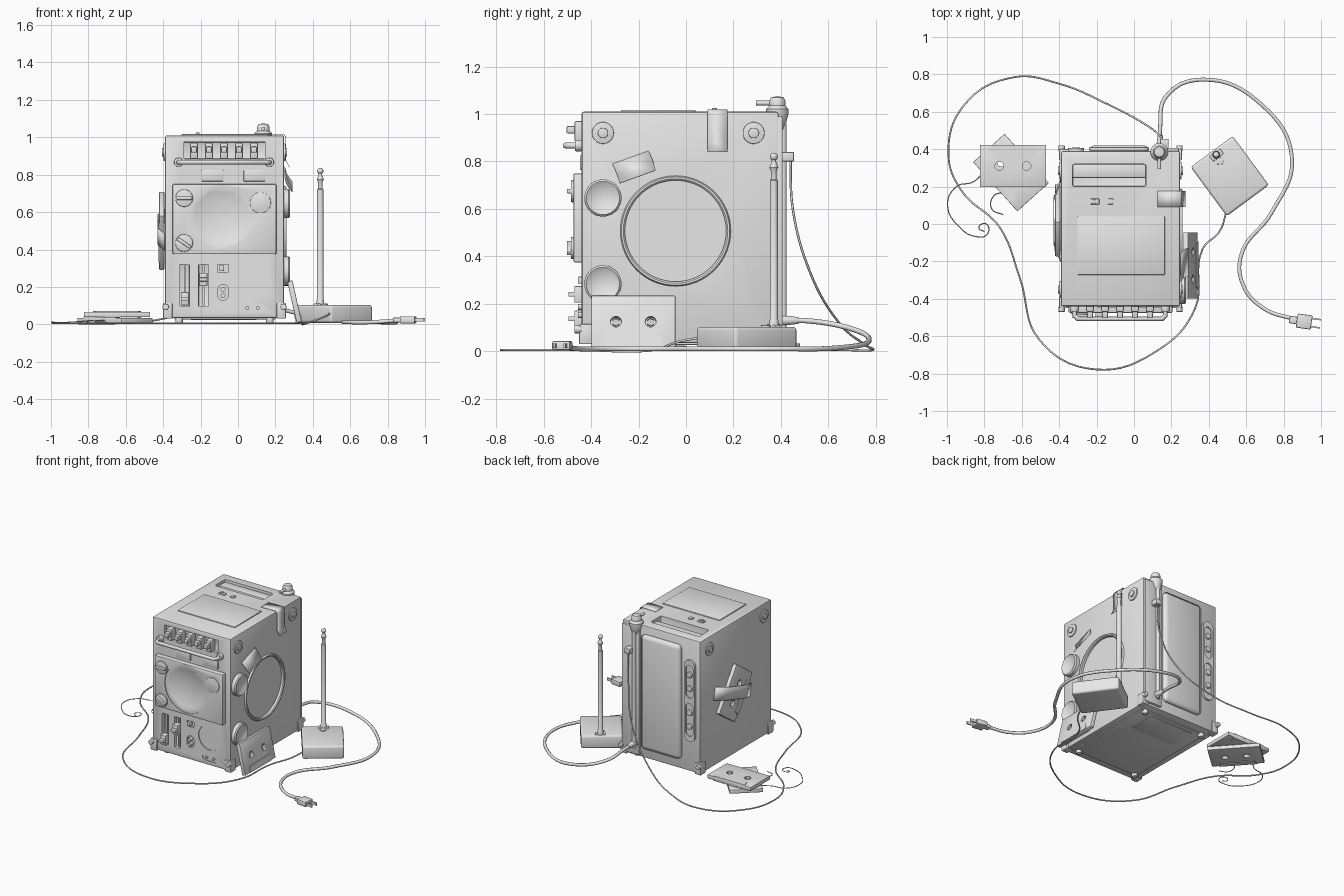
import bpy, bmesh, math
from mathutils import Matrix, Vector

grey = bpy.data.materials.new("plain_grey")
grey.diffuse_color = (0.8, 0.8, 0.8, 1)
CX = -0.072  # middle of the cabinet
AX = {'X': Matrix.Rotation(math.pi / 2, 4, 'Y'), 'Y': Matrix.Rotation(math.pi / 2, 4, 'X'), 'Z': Matrix()}


def finish(name, bm, mat=Matrix(), bevel=0, seg=2):
    if bevel:
        edges = [e for e in bm.edges if e.calc_face_angle(0) > 0.6]
        bmesh.ops.bevel(bm, geom=edges, offset=bevel, segments=seg, affect='EDGES', profile=0.5)
    bmesh.ops.recalc_face_normals(bm, faces=bm.faces)
    me = bpy.data.meshes.new(name)
    bm.to_mesh(me)
    bm.free()
    me.materials.append(grey)
    me.shade_smooth()
    me.set_sharp_from_angle(angle=math.radians(32))
    ob = bpy.data.objects.new(name, me)
    ob.matrix_world = mat
    bpy.context.collection.objects.link(ob)
    return ob


def box(name, x, y, z, bevel=0, mat=Matrix(), seg=2):
    """Box from three (low, high) ranges."""
    bm = bmesh.new()
    bmesh.ops.create_cube(bm, size=1)
    for v in bm.verts:
        v.co = [r[0] + (c + 0.5) * (r[1] - r[0]) for r, c in zip((x, y, z), v.co)]
    return finish(name, bm, mat, bevel, seg)


def cyl(name, c, r, depth, axis='Z', bevel=0, r2=None, n=32):
    bm = bmesh.new()
    bmesh.ops.create_cone(bm, cap_ends=True, segments=n, radius1=r, radius2=r if r2 is None else r2, depth=depth)
    return finish(name, bm, Matrix.Translation(c) @ AX[axis], bevel)


def ball(name, c, r, scale=(1, 1, 1), n=32):
    bm = bmesh.new()
    bmesh.ops.create_uvsphere(bm, u_segments=n, v_segments=n // 2, radius=r)
    return finish(name, bm, Matrix.Translation(c) @ Matrix.Diagonal((*scale, 1)))


def lathe(name, c, prof, axis='Z', n=48):
    """Spin (radius, height) points; the profile may be open or ring shaped."""
    bm = bmesh.new()
    vs = [bm.verts.new((r, 0, h)) for r, h in prof]
    es = [bm.edges.new(p) for p in zip(vs, vs[1:])]
    bmesh.ops.spin(bm, geom=vs + es, cent=(0, 0, 0), axis=(0, 0, 1), angle=2 * math.pi, steps=n)
    bmesh.ops.remove_doubles(bm, verts=bm.verts, dist=1e-5)
    return finish(name, bm, Matrix.Translation(c) @ AX[axis])


def pill(name, c, w, h, depth, mat=None):
    """Rounded slot in the XZ plane; also the hull of two equal circles."""
    return hull(name, [(c[0] + s * max(w - h, 0) / 2, c[2] + t * max(h - w, 0) / 2, min(w, h) / 2)
                       for s, t in ((-1, -1), (1, 1))], c[1] - depth / 2, c[1] + depth / 2)


def hull(name, circles, y0, y1):
    bm = bmesh.new()
    for x, z, r in circles:
        for i in range(40):
            a = i * math.pi / 20
            for y in (y0, y1):
                bm.verts.new((x + r * math.cos(a), y, z + r * math.sin(a)))
    bmesh.ops.remove_doubles(bm, verts=bm.verts, dist=1e-5)
    res = bmesh.ops.convex_hull(bm, input=bm.verts)
    bmesh.ops.delete(bm, geom=[g for g in res['geom_interior'] if isinstance(g, bmesh.types.BMVert)], context='VERTS')
    return finish(name, bm)


def cut(ob, *cutters):
    bpy.context.view_layer.objects.active = ob
    for c in cutters:
        m = ob.modifiers.new("cut", 'BOOLEAN')
        m.operation, m.solver, m.object = 'DIFFERENCE', 'EXACT', c
        bpy.context.view_layer.update()
        bpy.ops.object.modifier_apply(modifier=m.name)
        bpy.data.objects.remove(c)
    ob.data.set_sharp_from_angle(angle=math.radians(32))


def cable(name, pts, r, smooth=True, res=8):
    cu = bpy.data.curves.new(name, 'CURVE')
    cu.dimensions, cu.bevel_depth, cu.bevel_resolution, cu.resolution_u, cu.use_fill_caps = '3D', r, 2, res, True
    sp = cu.splines.new('BEZIER' if smooth else 'POLY')
    tgt = sp.bezier_points if smooth else sp.points
    tgt.add(len(pts) - 1)
    for p, co in zip(tgt, pts):
        if smooth:
            p.co = co
            p.handle_left_type = p.handle_right_type = 'AUTO'
        else:
            p.co = (*co, 1)
    cu.materials.append(grey)
    ob = bpy.data.objects.new(name, cu)
    bpy.context.collection.objects.link(ob)
    return ob


def ribbon(name, pts, width, thick=0.003):
    bm = bmesh.new()
    w = Vector(width) / 2
    rows = [(bm.verts.new(Vector(p) - w), bm.verts.new(Vector(p) + w)) for p in pts]
    for a, b in zip(rows, rows[1:]):
        bm.faces.new((a[0], a[1], b[1], b[0]))
    ob = finish(name, bm)
    m = ob.modifiers.new("thickness", 'SOLIDIFY')
    m.thickness, m.offset = thick, 0
    return ob


# Cabinet with its recesses
L, R, F, B = -0.39, 0.246, -0.44, 0.39
body = box("cabinet", (L, R), (F, B), (0.035, 1.01), 0.01)
cut(body,
    box("c", (-0.33, 0.065), (0.2, 0.32), (0.95, 1.1), 0.012),
    box("c", (-0.29, 0.145), (-0.5, -0.42), (0.885, 0.975), 0.005),
    *[box("c", (x, x + 0.05), (-0.5, -0.415), (0.095, 0.32), 0.003) for x in (-0.31, -0.21)],
    cyl("c", (R, -0.044, 0.507), 0.215, 0.024, 'X', n=64),
    cyl("c", (0.078, F, 0.24), 0.092, 0.012, 'Y', n=48),
    pill("c", (0.078, F, 0.088), 0.12, 0.044, 0.012),
    pill("c", (-0.08, F, 0.17), 0.056, 0.085, 0.03),
    box("c", (-0.11, -0.05), (-0.5, -0.425), (0.28, 0.32)))
box("bottom_cover", (-0.34, 0.2), (-0.38, 0.33), (0.027, 0.04), 0.004)
box("battery_lid", (-0.25, 0.1), (0.1, 0.3), (0.022, 0.03), 0.002)
lathe("speaker_rim", (R, -0.044, 0.507), [(0.213, -0.01), (0.213, 0.006), (0.22, 0.012), (0.228, 0.012), (0.233, 0)], 'X', 64)
for x in (L, R):
    s = 1 if x > 0 else -1
    for y in (-0.35, 0.285):
        cyl("side_bolt_washer", (x, y, 0.92), 0.046, 0.016, 'X', 0.003)
        cyl("side_bolt", (x + s * 0.009, y, 0.92), 0.022, 0.016, 'X', 0.003)
    for y in (F, B):
        t = 1 if y > 0 else -1
        x0, y0 = x + s * 0.01, y + t * 0.01
        box("corner_guard", sorted((x0, x0 - s * 0.05)), sorted((y0, y0 - t * 0.06)), (0.03, 0.115), 0.006)
        cyl("corner_bolt", (x - s * 0.003, y + t * 0.015, 0.093), 0.017, 0.03, 'Y', 0.003)
        cyl("foot", (x - s * 0.075, y - t * 0.07, 0.022), 0.02, 0.034, bevel=0.003)
for z in (0.646, 0.284):
    lathe("side_knob", (R, -0.35, z), [(0.078, -0.01), (0.078, 0.025), (0.07, 0.033), (0.064, 0.03), (0.045, 0.02), (0, 0.014)], 'X')

# Front: dial panel, buttons, sliders
panel = box("dial_panel", (-0.35, 0.206), (-0.475, -0.42), (0.375, 0.75), 0.008)
cut(panel, hull("c", [(-0.088, 0.57, 0.178), (0.12, 0.65, 0.063)], -0.5, -0.469),
    ball("c", (-0.088, -0.475 - 0.495, 0.57), 0.525, n=96))
cyl("tuning_knob", (0.12, -0.468, 0.65), 0.056, 0.012, 'Y', 0.003)
for z, a in ((0.675, 0), (0.435, -0.6)):
    cyl("front_knob", (-0.288, -0.478, z), 0.047, 0.014, 'Y', 0.004)
    box("knob_grip", (-0.042, 0.042), (-0.502, -0.47), (-0.009, 0.009), 0.003,
        Matrix.Translation((-0.288, 0, z)) @ Matrix.Rotation(-a, 4, 'Y'))
for i in range(5):
    x = -0.235 + 0.08 * i
    box("piano_key", (x - 0.021, x + 0.021), (-0.47, -0.41), (0.885, 0.97), 0.006)
    box("key_tip", (x - 0.016, x + 0.016), (-0.503, -0.46), (0.918, 0.95), 0.006)
cable("front_handle", [(-0.318, -0.43, 0.867), (-0.318, -0.49, 0.867), (-0.3, -0.507, 0.867),
      (0.15, -0.507, 0.867), (0.168, -0.49, 0.867), (0.168, -0.43, 0.867)], 0.013, False)
for x in (-0.318, 0.168):
    cyl("handle_mount", (x, -0.453, 0.867), 0.024, 0.03, 'Y', 0.004)
for x in (-0.195, 0.03):
    box("front_label", (x, x + 0.118), (-0.447, -0.43), (0.765, 0.825), 0.003)
for x, z in ((-0.285, 0.137), (-0.185, 0.24)):
    box("slider_rail", (x - 0.005, x + 0.005), (-0.43, -0.41), (0.1, 0.315))
    box("slider_cap", (x - 0.021, x + 0.021), (-0.47, -0.42), (z - 0.035, z + 0.035), 0.004)
    box("slider_grip", (x - 0.021, x + 0.021), (-0.495, -0.46), (z - 0.01, z + 0.01), 0.003)
box("small_switch", (-0.1, -0.075), (-0.455, -0.42), (0.285, 0.315), 0.003)
for z in (0.153, 0.187):
    cyl("jack", (-0.08, -0.44, z), 0.013, 0.03, 'Y', n=16)
for x in (0.05, 0.106):
    cyl("lamp", (x, -0.437, 0.088), 0.01, 0.016, 'Y', n=16)

# Top: carry grip, deck lid, small buttons
box("carry_grip", (-0.33, 0.065), (0.245, 0.32), (0.97, 0.995), 0.01)
box("deck_lid", (-0.303, 0.165), (-0.272, 0.04), (1.0, 1.017), 0.004)
for x in (-0.235, -0.14):
    box("top_button_plate", (x, x + (0.05 if x < -0.2 else 0.03)), (0.105, 0.135), (1.0, 1.018), 0.003)
box("top_button", (-0.225, -0.205), (0.11, 0.13), (1.01, 1.025), 0.003)

# Back: raised cover, socket strip, fixed mast
box("back_cover", (-0.24, 0.08), (0.38, 0.42), (0.11, 0.95), 0.028, seg=3)
strip = pill("socket_strip", (-0.31, 0.393, 0.56), 0.088, 0.6, 0.024)
cut(strip, *[pill("c", (-0.31, 0.41, z), 0.06, 0.24, 0.03) for z in (0.42, 0.7)])
for z in (0.37, 0.47, 0.65, 0.75):
    cyl("socket", (-0.31, 0.4, z), 0.021, 0.02, 'Y', 0.004)
box("mast_channel", (0.1, 0.24), (0.37, 0.407), (0.05, 0.99), 0.005)
cyl("mast", (0.135, 0.41, 0.53), 0.014, 0.86, n=20)
lathe("mast_head", (0.135, 0.385, 0), [(0, 0.93), (0.025, 0.93), (0.036, 0.96), (0.047, 1.0), (0.047, 1.02), (0.034, 1.035),
      (0.034, 1.055), (0.026, 1.07), (0, 1.075)])
cyl("mast_pin", (0.135, 0.33, 1.046), 0.01, 0.07, 'Y', n=16)
box("wire_clip", (0.14, 0.185), (0.4, 0.455), (0.8, 0.84), 0.005)
cyl("cord_sleeve", (0.14, 0.43, 0.13), 0.014, 0.09, 'Y', 0.002, 0.024, 20)

# Cassettes: one shared mesh, four placements
tape = box("cassette", (-0.177, 0.177), (-0.113, 0.113), (-0.014, 0.014), 0.004)
cut(tape, *[cyl("c", (x, 0, 0), 0.023, 0.1) for x in (-0.073, 0.073)],
    *[cyl("c", (x, -0.09, 0), 0.007, 0.1, n=12) for x in (-0.09, -0.05, 0.05, 0.09)])
bm = bmesh.new()
bm.from_mesh(tape.data)
lo = [(-0.128, -0.112), (0.128, -0.112), (0.113, -0.066), (-0.113, -0.066)]
for s in (1, -1):  # thick lip, spool rings and window on both faces
    a = [[bm.verts.new((x, y, s * z)) for x, y in lo] for z in (0.013, 0.018)]
    bm.faces.new(a[1][::s])
    for i in range(4):
        q = (a[0][i], a[0][i - 1], a[1][i - 1], a[1][i])
        bm.faces.new(q[::-s])
    for x in (-0.073, 0.073):
        bmesh.ops.create_cone(bm, segments=6, radius1=0.017, radius2=0.017, depth=0.01,
                              matrix=Matrix.Translation((x, 0, s * 0.006)))
bm.to_mesh(tape.data)
bm.free()


def frame(c, x, y):
    x, y = Vector(x).normalized(), Vector(y).normalized()
    z = x.cross(y)
    return Matrix(((x[0], y[0], z[0], c[0]), (x[1], y[1], z[1], c[1]), (x[2], y[2], z[2], c[2]), (0, 0, 0, 1)))


co, si = math.cos(0.96), math.sin(0.96)
tape.matrix_world = frame((0.302, -0.222, 0.122), (0, 1, 0), (-0.22, 0, 0.975))
for name, m in (("cassette_upper", frame((-0.647, 0.31, 0.053), (-1, 0, 0), (0, -1, 0))),
                ("cassette_lower", frame((-0.658, 0.275, 0.02), (0.67, -0.745, 0), (0.745, 0.67, 0))),
                ("cassette_taped", frame((-0.408, 0.02, 0.5), (0, -co, si), (0, si, co)))):
    o = bpy.data.objects.new(name, tape.data)
    o.matrix_world = m
    bpy.context.collection.objects.link(o)

# Sticky tape pieces and unspooled tape
ribbon("sticky_strip_side", [(-0.393, -0.19, 0.44), (-0.429, -0.1, 0.47), (-0.43, 0.13, 0.54), (-0.393, 0.23, 0.57)], (0, -0.02, 0.09))
ribbon("sticky_patch", [(0.249, -0.234, 0.817), (0.26, -0.215, 0.775), (0.29, -0.204, 0.735)], (0, 0.152, 0.055))
ribbon("sticky_strip_top", [(0.125, 0.133, 1.014), (0.245, 0.133, 1.017), (0.256, 0.133, 1.0), (0.254, 0.133, 0.88),
       (0.275, 0.133, 0.84)], (0, 0.085, 0))
cable("loose_tape", [(-0.8, 0.28, 0.02), (-0.86, 0.225, 0.012), (-0.95, 0.2, 0.01), (-0.997, 0.1, 0.012), (-0.93, -0.02, 0.01),
      (-0.85, -0.066, 0.015), (-0.785, -0.055, 0.02), (-0.79, 0, 0.02), (-0.83, -0.02, 0.015), (-0.8, -0.04, 0.01)], 0.003)
cable("loose_tape_loop", [(-0.69, 0.17, 0.02), (-0.75, 0.15, 0.02), (-0.76, 0.08, 0.015), (-0.7, 0.05, 0.01)], 0.003)

# Separate aerial box with its rod
turn = Matrix.Translation((0.512, 0.256, 0)) @ Matrix.Rotation(math.radians(36.4), 4, 'Z')
box("aerial_box", (-0.14, 0.14), (-0.163, 0.163), (0.008, 0.103), 0.014, turn, 3)
box("aerial_hinge", (-0.025, 0.045), (0.115, 0.15), (0.095, 0.112), 0.004, turn)
cyl("aerial_button", (0.46, 0.335, 0.104), 0.02, 0.012, bevel=0.002)
lathe("aerial_rod", (0.44, 0.37, 0), [(0, 0.1), (0.02, 0.1), (0.02, 0.13), (0.017, 0.135), (0.017, 0.72), (0.012, 0.725),
      (0.012, 0.76), (0.019, 0.775), (0.009, 0.8), (0.009, 0.81)], n=20)
ball("aerial_tip", (0.44, 0.37, 0.82), 0.017, n=16)

# Thin aerial wire
cable("aerial_wire", [(0.165, 0.44, 0.83), (0.155, 0.45, 0.6), (0.08, 0.52, 0.34), (-0.15, 0.645, 0.12), (-0.4, 0.75, 0.03),
      (-0.64, 0.785, 0.006), (-0.905, 0.64, 0.006), (-0.992, 0.37, 0.006), (-0.92, 0.175, 0.006), (-0.72, -0.015, 0.006),
      (-0.61, -0.29, 0.006), (-0.505, -0.62, 0.006), (-0.21, -0.777, 0.006), (0.135, -0.67, 0.006), (0.325, -0.455, 0.006),
      (0.366, -0.135, 0.006), (0.46, -0.035, 0.04), (0.495, 0.07, 0.06)], 0.005)

# Mains cord and plug
cable("mains_cord", [(0.14, 0.4, 0.13), (0.14, 0.52, 0.128), (0.17, 0.68, 0.1), (0.37, 0.772, 0.05), (0.68, 0.64, 0.015),
      (0.845, 0.35, 0.011), (0.735, 0.06, 0.011), (0.575, -0.16, 0.011), (0.585, -0.33, 0.011), (0.7, -0.455, 0.011),
      (0.86, -0.51, 0.022)], 0.011)
plug = Matrix.Translation((0.9, -0.52, 0.024)) @ Matrix.Rotation(-0.14, 4, 'Z')
box("plug_neck", (-0.07, 0), (-0.02, 0.02), (-0.013, 0.013), 0.006, plug)
box("plug_body", (-0.03, 0.05), (-0.038, 0.038), (-0.019, 0.019), 0.006, plug)
for y in (-0.022, 0.022):
    box("plug_prong", (0.04, 0.098), (y - 0.004, y + 0.004), (-0.01, 0.01), 0, plug)
